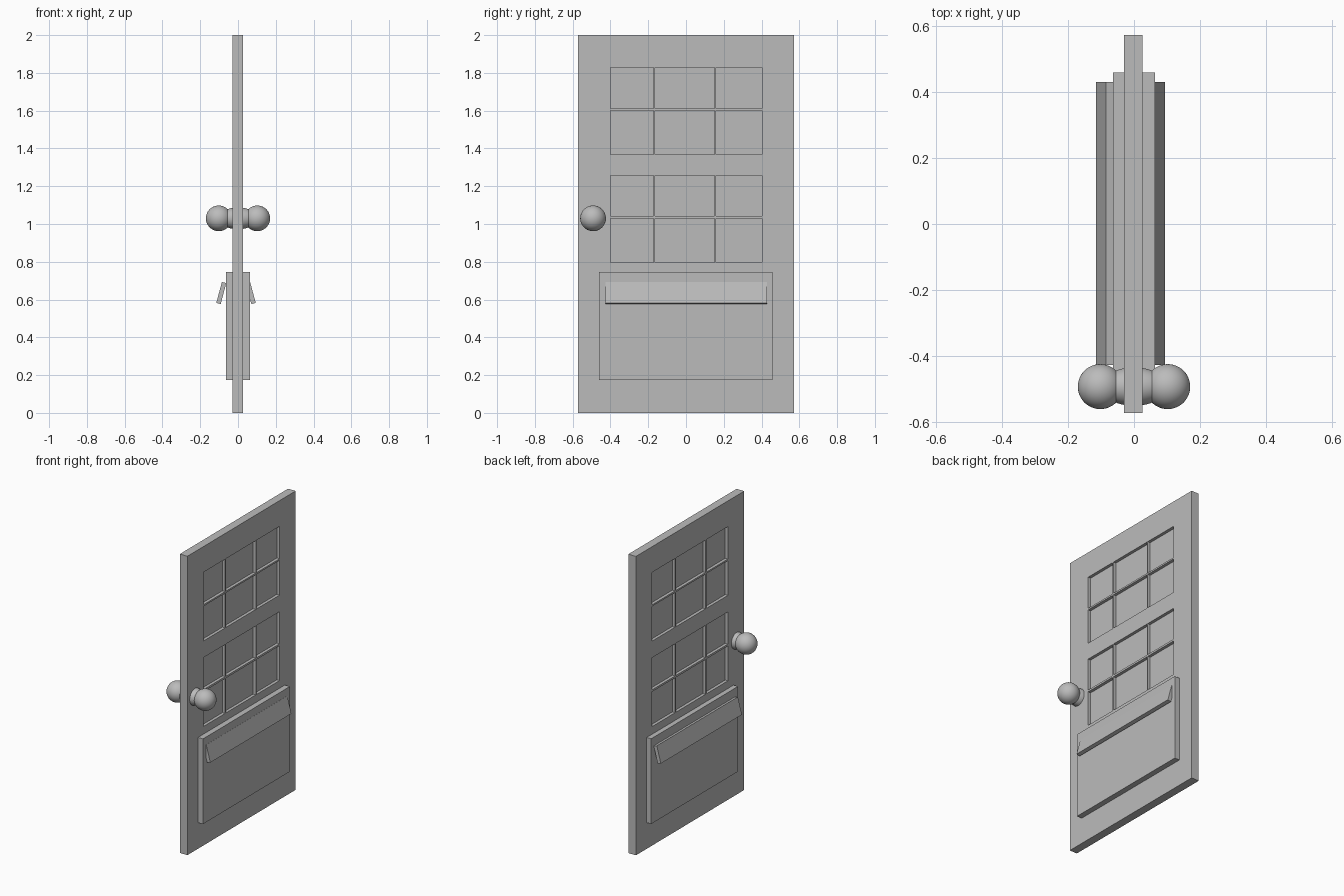
import bpy
import math
from mathutils import Vector

cube = bpy.data.objects.get("Cube")
if cube:
    bpy.data.objects.remove(cube, do_unlink=True)

grey = bpy.data.materials.new("painted_grey")
grey.use_nodes = True
grey.diffuse_color = (0.5, 0.5, 0.5, 1)
grey.node_tree.nodes["Principled BSDF"].inputs["Base Color"].default_value = grey.diffuse_color


def box(name, x, y, z):
    """Box spanning the (low, high) range on each axis."""
    bpy.ops.mesh.primitive_cube_add(size=1)
    ob = bpy.context.object
    ob.name = name
    low, high = Vector((x[0], y[0], z[0])), Vector((x[1], y[1], z[1]))
    for v in ob.data.vertices:
        v.co = [(a + b) / 2 + c * (b - a) for a, b, c in zip(low, high, v.co)]
    ob.data.materials.append(grey)
    return ob


def ball(name, location, scale):
    bpy.ops.mesh.primitive_uv_sphere_add(segments=48, ring_count=24, radius=1,
                                         location=location, rotation=(0, math.pi / 2, 0))
    ob = bpy.context.object
    ob.name = name
    ob.scale = scale
    ob.data.materials.append(grey)
    bpy.ops.object.shade_smooth()
    return ob


# Door slab, with pane recesses cut into both faces
BACK, FRONT, DEPTH = -0.03, 0.026, 0.02
door = box("door_slab", (BACK, FRONT), (-0.572, 0.572), (0, 2))
columns = [(-0.40, -0.172), (-0.163, 0.151), (0.159, 0.402)]
rows = [(0.796, 1.029), (1.042, 1.257), (1.368, 1.60), (1.611, 1.828)]
cutters = [box("pane_cutter", x, y, z)
           for x in ((BACK - 0.1, BACK + DEPTH), (FRONT - DEPTH, FRONT + 0.1))
           for y in columns for z in rows]
bpy.ops.object.select_all(action='DESELECT')
for c in cutters:
    c.select_set(True)
bpy.context.view_layer.objects.active = cutters[0]
bpy.ops.object.join()
cutter = bpy.context.object
cutter.hide_render = True
cut = door.modifiers.new("pane_recesses", 'BOOLEAN')
cut.operation = 'DIFFERENCE'
cut.solver = 'EXACT'
cut.object = cutter
bpy.context.view_layer.objects.active = door
bpy.ops.object.modifier_apply(modifier=cut.name)
bpy.data.objects.remove(cutter, do_unlink=True)

# Raised lower panel, through both faces
box("lower_panel", (-0.063, 0.063), (-0.46, 0.458), (0.175, 0.745))

# Tilted letter flaps, hinged at the inner top edge
for name, side, hinge in (("right_flap", -1, 0.062), ("left_flap", 1, 0.041)):
    flap = box(name, sorted((0, side * 0.024)), (-0.427, 0.43), (-0.115, 0))
    flap.location = (side * hinge, 0, 0.687)
    flap.rotation_euler.y = -side * math.radians(15)

# Spindle bulging through the door, and a knob on each side
ball("knob_spindle", (0, -0.492, 1.03), (0.058, 0.058, 0.1))
for name, side in (("left_knob", 1), ("right_knob", -1)):
    ball(name, (side * 0.102, -0.492, 1.03), (0.068, 0.068, 0.068))
